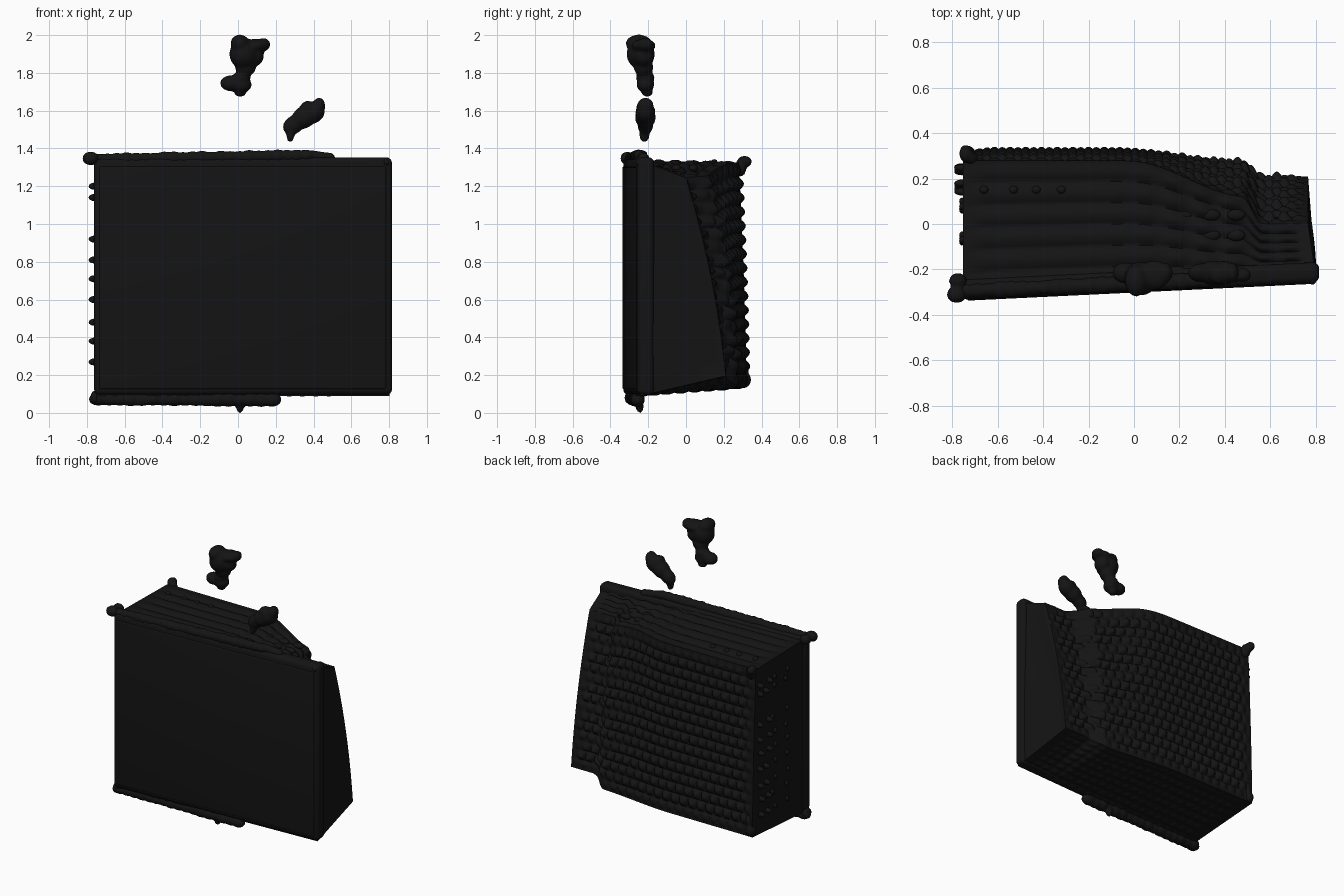
import bpy, bmesh, math, random
from mathutils import Vector, Matrix

if "Cube" in bpy.data.objects:
    bpy.data.objects.remove(bpy.data.objects["Cube"])

random.seed(4)
black = bpy.data.materials.new("matte_black")
black.diffuse_color = (0.007, 0.007, 0.007, 1)
black.use_nodes = True
black.node_tree.nodes["Principled BSDF"].inputs["Base Color"].default_value = black.diffuse_color


def finish(bm, name, angle=50):
    me = bpy.data.meshes.new(name)
    bmesh.ops.recalc_face_normals(bm, faces=bm.faces)
    bm.to_mesh(me)
    bm.free()
    ob = bpy.data.objects.new(name, me)
    bpy.context.collection.objects.link(ob)
    me.materials.append(black)
    bpy.ops.object.select_all(action='DESELECT')
    bpy.context.view_layer.objects.active = ob
    ob.select_set(True)
    bpy.ops.object.shade_smooth_by_angle(angle=math.radians(angle))
    return ob


def ramp(a, b, x):
    t = min(1, max(0, (x - a) / (b - a)))
    return t * t * (3 - 2 * t)


def y_front(x):
    return -0.335 + 0.075 * (x + 0.75) / 1.55


# The back leans forward towards the upper right
def y_back(x, w):
    step = ramp(0.47, 0.57, x)
    lean = ramp(0.0, 0.5, x) * 0.11 * w ** 2
    return (0.32 - 0.05 * ramp(-0.1, 0.5, x) - 0.04 * w ** 1.5 * (1 - step)
            - lean - step * (0.06 + 0.1 * w))


# u runs left to right, v front to back, w bottom to top
def body_point(u, v, w):
    x = -0.752 + u * (1.553 - 0.035 * v)
    top = 1.335 - 0.01 * v - 0.08 * v * ramp(0.1, 0.6, x)
    low = 0.09 + 0.045 * v + 0.06 * v * ramp(0.45, 0.6, x)
    y = y_front(x) + 0.02 + v * (y_back(x, w) - y_front(x) - 0.02)
    return Vector((x, y, low + w * (top - low)))


def fade(*ts):
    f = 1
    for t in ts:
        f *= min(1, 14 * t, 14 * (1 - t))
    return max(0, f)


def back_point(u, w):
    p = body_point(u, 1, w)
    row = w * 16
    shift = 0.5 * (int(row) % 2)
    lump = abs(math.sin(math.pi * row) * math.sin(math.pi * (u * 22 + shift)))
    rough = 1 + 0.5 * ramp(0.0, 0.5, p.x) * math.sin(19 * u + 31 * w)
    p.y += 0.03 * (lump - 0.3) * rough * fade(u, w)
    return p


def top_point(u, v):
    p = body_point(u, v, 1)
    ridge = abs(math.sin(math.pi * v * 6))
    beads = 0.7 + 0.3 * math.sin(75 * u) * ramp(-0.2, 0.3, p.x)
    p.z += 0.025 * (ridge * beads - 0.5) * fade(u, v)
    return p


def bottom_point(u, v):
    p = body_point(u, v, 0)
    lump = abs(math.sin(math.pi * v * 8) * math.sin(math.pi * u * 22))
    p.z -= 0.012 * (lump - 0.4) * fade(u, v)
    return p


def right_point(v, w):
    p = body_point(1, v, w)
    p.x += 0.006 * math.sin(5 * v + 3 * w) * fade(v, w)
    return p


def patch(bm, fn, nu, nv):
    g = [[bm.verts.new(fn(i / nu, j / nv)) for j in range(nv + 1)]
         for i in range(nu + 1)]
    for i in range(nu):
        for j in range(nv):
            bm.faces.new((g[i][j], g[i + 1][j], g[i + 1][j + 1], g[i][j + 1]))


# Main cabinet with a knobbly back, ridged top and lumpy underside
NU, NV, NW = 176, 48, 128
bm = bmesh.new()
patch(bm, back_point, NU, NW)
patch(bm, top_point, NU, NV)
patch(bm, bottom_point, NU, NV)
patch(bm, right_point, NV, NW)
patch(bm, lambda v, w: body_point(0, v, w), NV, NW)
patch(bm, lambda u, w: body_point(u, 0, w), NU, NW)
bmesh.ops.remove_doubles(bm, verts=bm.verts, dist=0.0004)
finish(bm, "cabinet_body", 60)


# Smooth rounded slabs at the front, sheared to follow the front face
def slab(name, x0, x1, z0, z1, lift, depth, radius):
    bm = bmesh.new()
    bmesh.ops.create_cube(bm, size=1)
    for v in bm.verts:
        x = x0 if v.co.x < 0 else x1
        z = z0 if v.co.z < 0 else z1
        v.co = (x, y_front(x) - lift + (depth if v.co.y > 0 else 0), z)
    bmesh.ops.bevel(bm, geom=bm.edges[:], offset=radius, segments=4,
                    profile=0.5, affect='EDGES')
    finish(bm, name, 60)


slab("front_frame", -0.762, 0.815, 0.095, 1.353, -0.002, 0.09, 0.03)
slab("front_panel", -0.735, 0.785, 0.125, 1.305, 0.003, 0.04, 0.01)


# Fused lumpy shapes: ellipsoids (centre, radii, tilt about y) joined by remesh
def lumps(name, blobs, voxel=0.011, smooth=2):
    bm = bmesh.new()
    for c, r, *tilt in blobs:
        m = (Matrix.Translation(c) @ Matrix.Rotation(tilt[0] if tilt else 0, 4, 'Y')
             @ Matrix.Diagonal((*r, 1)))
        bmesh.ops.create_icosphere(bm, subdivisions=3, radius=1, matrix=m)
    ob = finish(bm, name, 80)
    if voxel:
        rm = ob.modifiers.new("fuse", 'REMESH')
        rm.mode, rm.voxel_size, rm.use_smooth_shade = 'VOXEL', voxel, True
        sm = ob.modifiers.new("soften", 'SMOOTH')
        sm.iterations = smooth
    return ob


def beaded_bar(a, b, n, r):
    a, b = Vector(a), Vector(b)
    step = (b - a).length / n
    return [(a.lerp(b, i / n), (step * 0.9, r * random.uniform(0.9, 1.15),
                                r * random.uniform(0.9, 1.1))) for i in range(n + 1)]


# Rolled bars along the front top and bottom edges
lumps("top_front_bar",
      beaded_bar((-0.74, -0.295, 1.342), (0.36, -0.245, 1.362), 22, 0.034)
      + beaded_bar((0.36, -0.235, 1.365), (0.48, -0.225, 1.35), 3, 0.03))
lumps("bottom_front_bar",
      beaded_bar((-0.74, -0.28, 0.072), (0.18, -0.255, 0.07), 16, 0.036)
      + [((0.01, -0.245, 0.035), (0.022, 0.022, 0.037))])

# Corner knobs
lumps("corner_knobs", [
    ((-0.78, -0.31, 1.347), (0.045, 0.038, 0.037)),
    ((-0.775, -0.25, 1.345), (0.04, 0.035, 0.035)),
    ((-0.74, 0.31, 1.33), (0.03, 0.04, 0.032)),
    ((-0.72, 0.29, 1.3), (0.035, 0.03, 0.05)),
    ((-0.76, -0.285, 0.08), (0.022, 0.045, 0.04)),
    ((-0.73, 0.305, 0.175), (0.035, 0.04, 0.045)),
    ((-0.72, 0.3, 0.24), (0.03, 0.035, 0.05)),
    ((0.785, -0.235, 1.325), (0.022, 0.035, 0.025))])

# Small studs on the left side
studs = [((-0.757, y + random.uniform(-0.02, 0.02), z),
          (0.034 if y > 0.1 else 0.012, 0.016, 0.019))
         for z in (0.27, 0.38, 0.48, 0.6, 0.71, 0.81, 0.92, 1.14, 1.2)
         for y in (-0.06, 0.08, 0.16, 0.25)]
lumps("side_studs", studs, voxel=None)

# Small beads on the top behind the front bar
lumps("top_beads", [((x, 0.15, 1.325), (0.02, 0.018, 0.018))
                    for x in (-0.66, -0.53, -0.43, -0.32)]
      + [((x, y, 1.295), (0.04, 0.025, 0.02))
         for x in (0.22, 0.34, 0.45) for y in (-0.05, 0.04)], voxel=None)

# Upper floating fragment
lumps("floating_fragment_upper", [
    ((0.01, -0.25, 1.955), (0.05, 0.07, 0.048)),
    ((0.03, -0.24, 1.90), (0.076, 0.075, 0.08)),
    ((0.09, -0.225, 1.945), (0.07, 0.065, 0.035)),
    ((0.135, -0.215, 1.95), (0.036, 0.045, 0.035)),
    ((0.085, -0.225, 1.89), (0.052, 0.055, 0.055)),
    ((0.04, -0.225, 1.83), (0.055, 0.052, 0.05)),
    ((0.02, -0.215, 1.775), (0.047, 0.05, 0.035)),
    ((-0.04, -0.215, 1.745), (0.055, 0.047, 0.042)),
    ((0.02, -0.215, 1.737), (0.053, 0.047, 0.042)),
    ((0.012, -0.205, 1.695), (0.032, 0.03, 0.022))])

# Lower floating fragment
lumps("floating_fragment_lower", [
    ((0.295, -0.215, 1.525), (0.062, 0.042, 0.048), -0.6),
    ((0.35, -0.215, 1.565), (0.07, 0.055, 0.058), -0.6),
    ((0.395, -0.215, 1.59), (0.068, 0.053, 0.058), -0.5),
    ((0.43, -0.215, 1.625), (0.032, 0.045, 0.045)),
    ((0.37, -0.22, 1.62), (0.04, 0.045, 0.032)),
    ((0.277, -0.22, 1.475), (0.022, 0.028, 0.045))])
